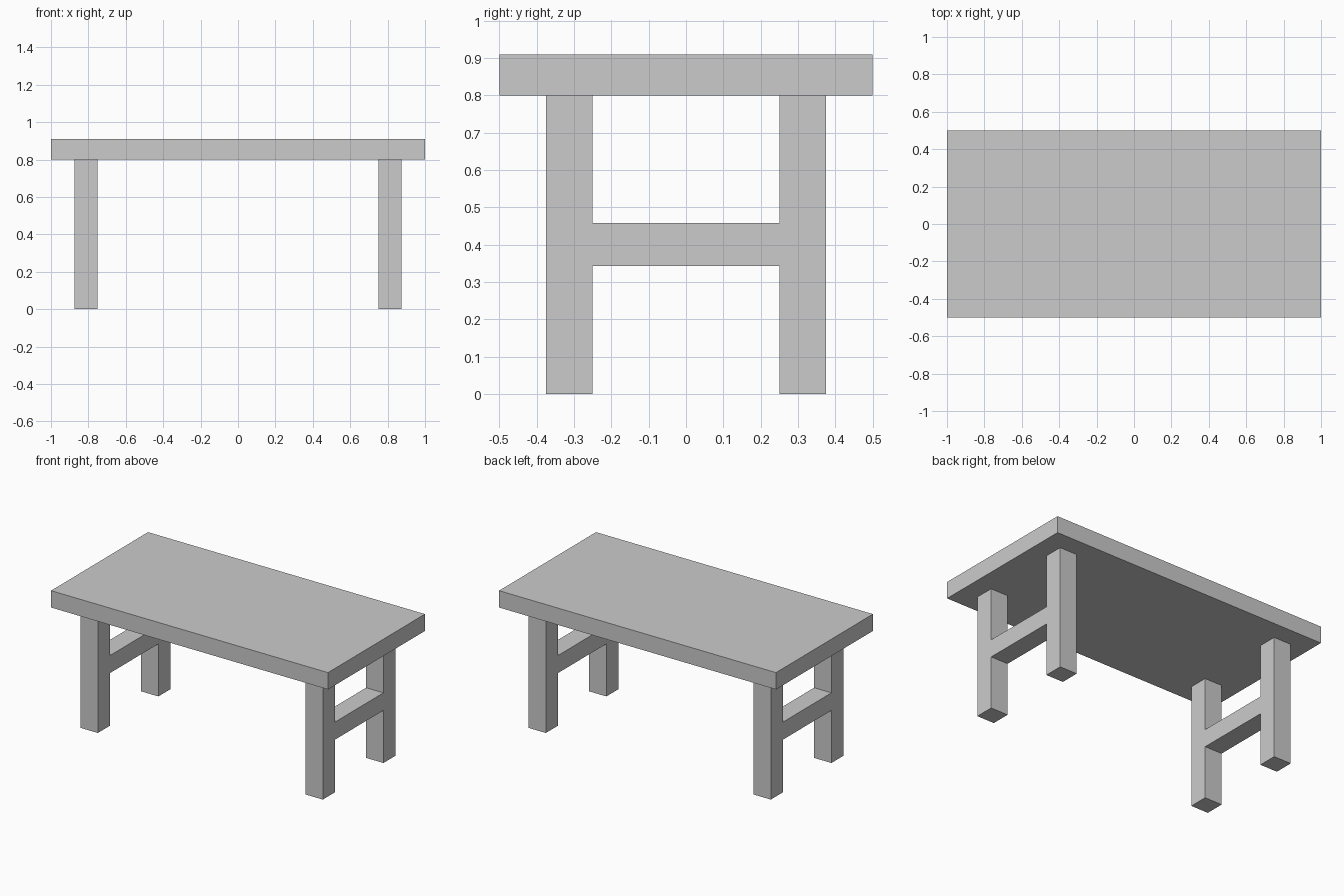
import bpy, bmesh
from mathutils import Vector

if "Cube" in bpy.data.objects:
    bpy.data.objects.remove(bpy.data.objects["Cube"])

TOP_Z, RAIL_LO, RAIL_HI = 0.80, 0.343, 0.458
Y_IN, Y_OUT = 0.25, 0.375
X_IN, X_OUT = 0.75, 0.875

def finish(name, bm, mats=()):
    bmesh.ops.recalc_face_normals(bm, faces=bm.faces)
    mesh = bpy.data.meshes.new(name)
    bm.to_mesh(mesh)
    bm.free()
    for m in mats:
        mesh.materials.append(m)
    ob = bpy.data.objects.new(name, mesh)
    bpy.context.collection.objects.link(ob)
    return ob

def grey(name, v):
    m = bpy.data.materials.new(name)
    m.diffuse_color = (v, v, v, 1)
    m.use_nodes = True
    m.node_tree.nodes["Principled BSDF"].inputs["Base Color"].default_value = m.diffuse_color
    return m

light, dark = grey("light_grey", 0.8), grey("dark_grey", 0.53)

# Tabletop slab
bm = bmesh.new()
bmesh.ops.create_cube(bm, size=1)
bmesh.ops.scale(bm, verts=bm.verts, vec=(2, 1, 0.11))
bmesh.ops.translate(bm, verts=bm.verts, vec=(0, 0, TOP_Z + 0.055))
finish("tabletop", bm, [light])

# H-shaped leg frame: half profile (y, z), mirrored across y
half = [(Y_IN, RAIL_LO), (Y_IN, 0), (Y_OUT, 0),
        (Y_OUT, TOP_Z), (Y_IN, TOP_Z), (Y_IN, RAIL_HI)]
profile = half + [(-y, z) for y, z in reversed(half)]

for side, x0 in (("right", X_IN), ("left", -X_OUT)):
    bm = bmesh.new()
    face = bm.faces.new([bm.verts.new((x0, y, z)) for y, z in profile])
    ext = bmesh.ops.extrude_face_region(bm, geom=[face], use_keep_orig=True)
    moved = [v for v in ext["geom"] if isinstance(v, bmesh.types.BMVert)]
    bmesh.ops.translate(bm, verts=moved, vec=(X_OUT - X_IN, 0, 0))
    # Split level with the rail underside: dark above, light below
    bmesh.ops.bisect_plane(bm, geom=bm.verts[:] + bm.edges[:] + bm.faces[:],
                           plane_co=Vector((0, 0, RAIL_LO)),
                           plane_no=Vector((0, 0, 1)))
    for f in bm.faces:
        f.material_index = int(f.calc_center_median().z > RAIL_LO - 0.001)
    finish(side + "_leg_frame", bm, [light, dark])
